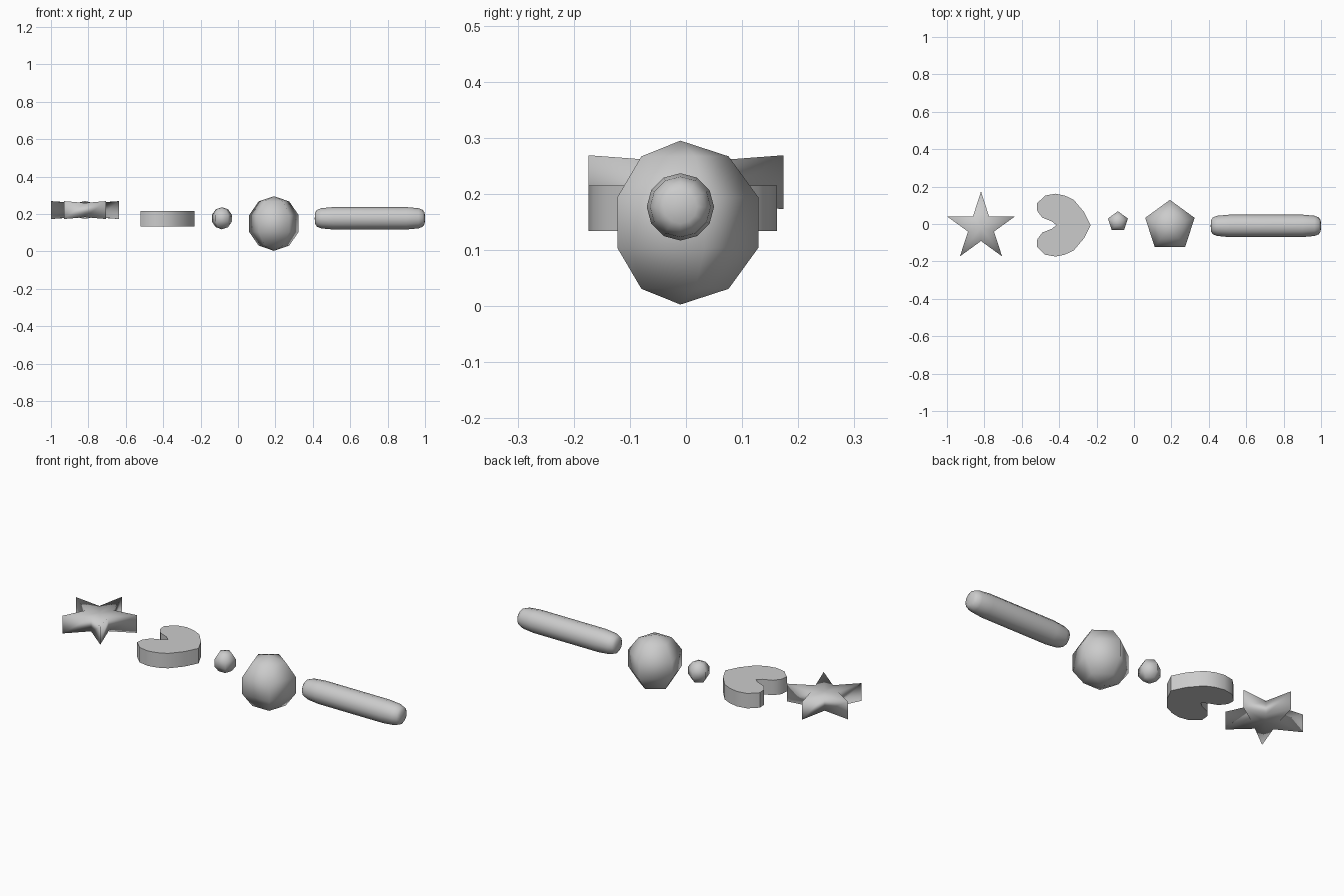
import bpy, bmesh
from math import sin, cos, pi, radians
from mathutils import Matrix, Vector

cube = bpy.data.objects.get("Cube")
if cube:
    bpy.data.objects.remove(cube, do_unlink=True)

grey = bpy.data.materials.new("plain grey")
grey.use_nodes = True
grey.diffuse_color = (0.6, 0.6, 0.6, 1)
grey.node_tree.nodes["Principled BSDF"].inputs["Base Color"].default_value = grey.diffuse_color


def finish(name, bm, location, sharp_angle=None):
    """Turn the bmesh into a smooth-shaded object."""
    bmesh.ops.recalc_face_normals(bm, faces=bm.faces)
    for f in bm.faces:
        f.smooth = True
    mesh = bpy.data.meshes.new(name)
    bm.to_mesh(mesh)
    bm.free()
    mesh.materials.append(grey)
    obj = bpy.data.objects.new(name, mesh)
    obj.location = location
    bpy.context.collection.objects.link(obj)
    if sharp_angle:
        bpy.ops.object.select_all(action="DESELECT")
        obj.select_set(True)
        bpy.context.view_layer.objects.active = obj
        bpy.ops.object.shade_smooth_by_angle(angle=radians(sharp_angle))
    return obj


def skin(bm, rings):
    """Join neighbouring closed rings with quads."""
    for a, b in zip(rings, rings[1:]):
        n = len(a)
        for i in range(n):
            j = (i + 1) % n
            bm.faces.new((a[i], a[j], b[j], b[i]))


def fan(bm, ring, tip):
    """Close a ring with triangles to a middle point."""
    v = bm.verts.new(tip)
    for i in range(len(ring)):
        bm.faces.new((ring[i], ring[(i + 1) % len(ring)], v))


def lathe(name, profile, sides, location, axis="Z"):
    """Spin (radius, height) points; first and last are poles."""
    bm = bmesh.new()
    rings = []
    for r, z in profile[1:-1]:
        angles = [pi / 2 + 2 * pi * i / sides for i in range(sides)]
        rings.append([bm.verts.new((r * cos(a), r * sin(a), z)) for a in angles])
    skin(bm, rings)
    fan(bm, rings[0], (0, 0, profile[0][1]))
    fan(bm, rings[-1], (0, 0, profile[-1][1]))
    if axis == "X":
        bm.transform(Matrix.Rotation(pi / 2, 4, "Y"))
    return finish(name, bm, location)


# Five-sided balls
def ball(name, radius, location):
    steps = [pi * k / 5 for k in range(6)]
    lathe(name, [(radius * sin(t), -radius * cos(t)) for t in steps], 5, location)


ball("large_ball", 0.146, (0.192, -0.01, 0.149))
ball("small_ball", 0.059, (-0.086, 0.012, 0.177))

# Rounded rod lying along x
half = 0.295
end = [(0, 0), (0.03, 0.002), (0.045, 0.012), (0.054, 0.035), (0.06, 0.1)]
rod = [(r, d - half) for r, d in end] + [(r, half - d) for r, d in reversed(end)]
lathe("rod", rod, 12, (0.705, -0.01, 0.177), "X")

# Star: slightly thinner towards the middle
bm = bmesh.new()
rings = []
for side in (-1, 1):
    ring = []
    for i in range(10):
        a = pi / 2 + pi * i / 5
        r, h = ((0.192, 0.048), (0.073, 0.038))[i % 2]
        ring.append(bm.verts.new((r * cos(a), r * sin(a), side * h)))
    fan(bm, ring, (0, 0, side * 0.032))
    rings.append(ring)
skin(bm, rings)
finish("star", bm, (-0.818, -0.018, 0.221))

# Heart: mirrored outline, pulled up into a slab
outline = [(-0.232, 0), (-0.267, 0.07), (-0.322, 0.135), (-0.37, 0.158), (-0.42, 0.168),
           (-0.475, 0.158), (-0.52, 0.115), (-0.517, 0.075), (-0.49, 0.04),
           (-0.44, 0.02), (-0.415, 0)]
outline += [(x, -y) for x, y in reversed(outline[1:-1])]
bm = bmesh.new()
rings = [[bm.verts.new((x, y, z)) for x, y in outline] for z in (0.134, 0.215)]
skin(bm, rings)
for ring in rings:
    bm.faces.new(ring)
finish("heart", bm, (0, -0.006, 0), 50)
